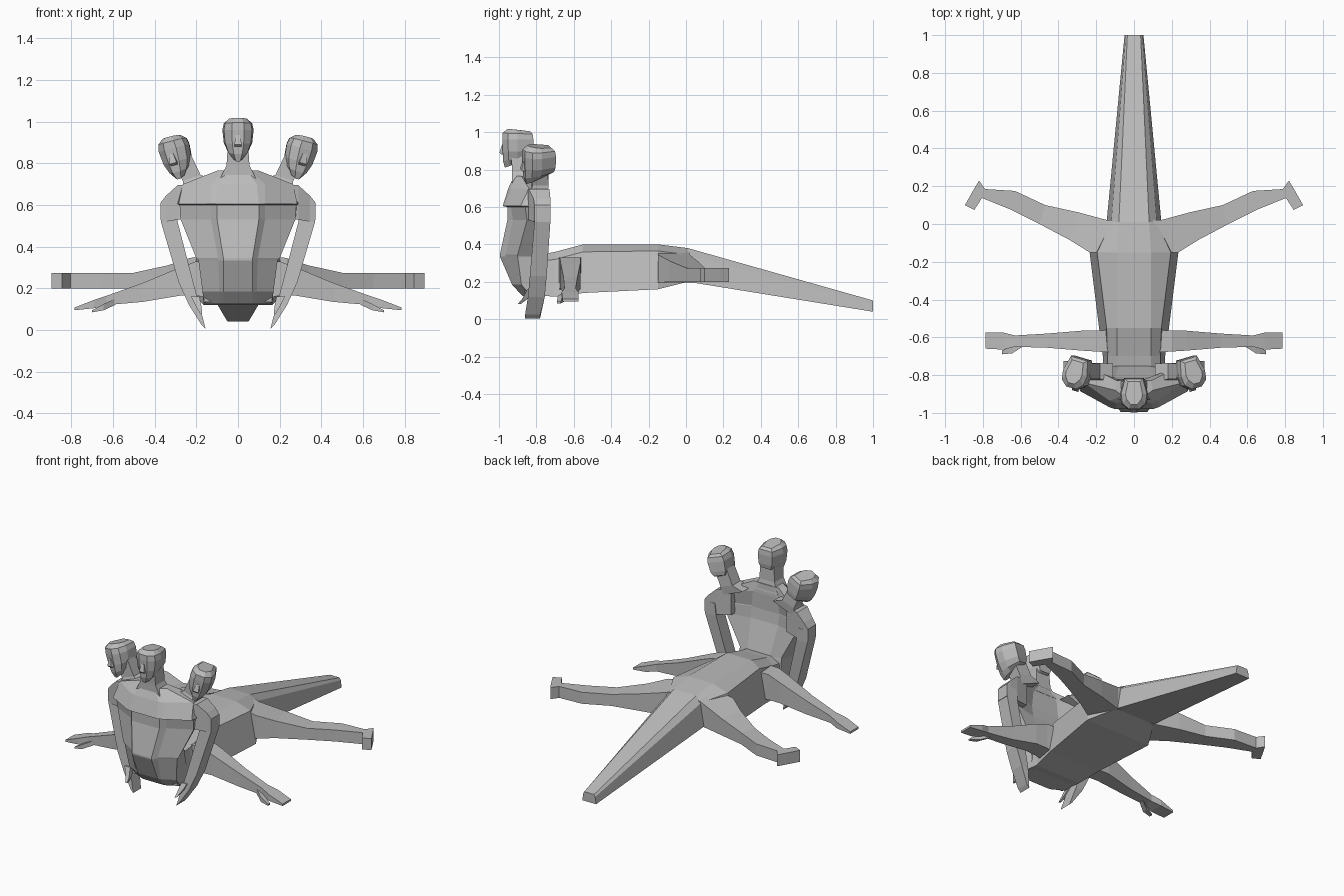
import bpy, bmesh, math
from mathutils import Matrix, Vector

grey = bpy.data.materials.new("stone grey")
grey.diffuse_color = (0.5, 0.5, 0.5, 1)


def loft(name, rings, mirror=False, matrix=None):
    """Skin a list of equal-length point rings and cap both ends."""
    bm = bmesh.new()
    loops = [[bm.verts.new(p) for p in ring] for ring in rings]
    for a, b in zip(loops, loops[1:]):
        for i in range(len(a)):
            j = (i + 1) % len(a)
            bm.faces.new((a[i], a[j], b[j], b[i]))
    bm.faces.new(loops[0])
    bm.faces.new(loops[-1])
    if matrix:
        bm.transform(matrix)
    bmesh.ops.recalc_face_normals(bm, faces=bm.faces[:])
    mesh = bpy.data.meshes.new(name)
    bm.to_mesh(mesh)
    bm.free()
    mesh.materials.append(grey)
    ob = bpy.data.objects.new(name, mesh)
    bpy.context.collection.objects.link(ob)
    if mirror:
        ob.modifiers.new("mirror", 'MIRROR').use_clip = False
    return ob


def sym(half):
    """Complete a ring from its right half."""
    return half + [(-x, y, z) for x, y, z in reversed(half)]


def slab(p, q, z0, z1):
    """Upright quad ring between two plan points."""
    return [(*p, z0), (*q, z0), (*q, z1), (*p, z1)]


def level(x0, x1, y0, y1, z, dz=0):
    """Flat quad ring; dz lifts the x1 edge."""
    return [(x0, y0, z), (x1, y0, z + dz), (x1, y1, z + dz), (x0, y1, z)]


# Long body and tail: y, bottom width, side width, top width, bottom, side, top
loft("body_and_tail", [sym([(b, y, z0), (s, y, z1), (t, y, z2)]) for y, b, s, t, z0, z1, z2 in [
    (-0.86, .165, .14, .09, .135, .30, .33),
    (-0.70, .165, .14, .09, .12, .32, .36),
    (-0.55, .185, .145, .09, .14, .36, .40),
    (-0.15, .235, .195, .09, .16, .365, .40),
    (0.01, .145, .12, .08, .20, .345, .38),
    (1.0, .05, .043, .035, .04, .085, .10)]])

# Upright torso: height, then half outline from front to back
torso = [
    (.125, [(.07, -.875), (.09, -.87), (.165, -.83), (.16, -.76), (.08, -.72)]),
    (.185, [(.07, -.93), (.09, -.925), (.17, -.88), (.16, -.75), (.08, -.72)]),
    (.335, [(.07, -.995), (.095, -.965), (.19, -.90), (.15, -.77), (.08, -.745)]),
    (.345, [(.07, -.995), (.095, -.965), (.20, -.90), (.15, -.77), (.08, -.75)]),
    (.53, [(.10, -.955), (.13, -.925), (.275, -.85), (.25, -.775), (.10, -.81)]),
    (.60, [(.10, -.955), (.13, -.935), (.28, -.86), (.29, -.76), (.10, -.82)]),
    (.605, [(.10, -.98), (.13, -.97), (.285, -.885), (.30, -.76), (.10, -.82)]),
    (.70, [(.09, -.95), (.13, -.935), (.265, -.84), (.25, -.75), (.09, -.82)]),
    (.765, [(.045, -.92), (.06, -.91), (.10, -.88), (.09, -.83), (.045, -.825)])]
loft("torso", [sym([(x, y, z) for x, y in pts]) for z, pts in torso])

# Shoulders
loft("shoulder", [[(x, y0, z0), (x, y1, z0), (x, y1, z1), (x, y0, z1)] for x, y0, y1, z0, z1 in [
    (.20, -.86, -.75, .54, .70), (.29, -.84, -.73, .53, .695),
    (.345, -.815, -.725, .52, .645), (.373, -.81, -.725, .53, .61)]], True)

# Front arms reaching to the ground
loft("front_arm", [level(*r) for r in [
    (.30, .373, -.81, -.725, .60), (.29, .37, -.81, -.725, .52),
    (.215, .285, -.835, -.745, .23), (.185, .235, -.845, -.755, .12),
    (.155, .175, -.86, -.78, 0.005, .02)]], True)
loft("front_thumb", [level(*r) for r in [
    (.185, .225, -.85, -.81, .16), (.175, .20, -.875, -.845, .11),
    (.172, .182, -.90, -.885, .08)]], True)

# Middle arms stretched sideways
loft("middle_arm", [slab((x, y0), (x, y1), z0, z1) for x, y0, y1, z0, z1 in [
    (.12, -.68, -.56, .15, .33), (.20, -.675, -.565, .165, .33),
    (.28, -.67, -.565, .165, .30), (.46, -.655, -.58, .135, .225),
    (.63, -.65, -.59, .12, .165), (.69, -.665, -.575, .105, .145),
    (.785, -.66, -.575, .095, .108)]], True)
loft("middle_thumb", [slab((x, y0), (x, y1), z0, z1) for x, y0, y1, z0, z1 in [
    (.59, -.65, -.62, .12, .15), (.645, -.685, -.65, .095, .125),
    (.70, -.69, -.67, .085, .095)]], True)

# Rear legs with feet turned forward
loft("rear_leg", [slab(*r) for r in [
    ((.10, .02), (.15, -.15), .20, .36), ((.14, .02), (.235, -.15), .195, .345),
    ((.30, .063), (.34, -.085), .20, .31), ((.47, .10), (.50, 0), .20, .275),
    ((.63, .175), (.65, .075), .20, .275), ((.79, .185), (.81, .14), .20, .275)]], True)
loft("rear_foot", [slab(*r) for r in [
    ((.82, .23), (.785, .18), .20, .275), ((.85, .18), (.80, .145), .20, .275),
    ((.895, .10), (.845, .075), .20, .275)]], True)


def head(name, matrix, mirror=False):
    """Faceted head with chin at the origin height, facing -y."""
    rings = []
    for w, yf, yb, zf, zb in [(.025, -.068, .06, 0, .055), (.05, -.078, .078, .035, .062),
                              (.068, -.08, .083, .085, .09), (.075, -.082, .084, .15, .15),
                              (.068, -.08, .08, .185, .18), (.045, -.055, .065, .208, .195)]:
        rings.append(sym([(w * .4, yf, zf), (w * .9, yf + .03, zf + (zb - zf) * .2),
                          (w, 0, (zf + zb) / 2), (w * .7, yb, zb)]))
    loft(name, rings, mirror, matrix)
    loft(name + "_nose", [level(-w, w, y, -.06, z) for w, y, z in [
        (.016, -.088, .07), (.018, -.098, .08), (.009, -.083, .125)]], mirror, matrix)


# Central head and neck
head("central_head", Matrix.Translation((0, -.90, .81)))
loft("central_neck", [level(-w, w, y0, y1, z) for w, y0, y1, z in [
    (.09, -.93, -.82, .72), (.055, -.93, -.835, .79), (.048, -.935, -.84, .90)]])

# Outer heads, tilted and turned outward, on slanted necks
head("outer_head", Matrix.Translation((.265, -.79, .73)) @ Matrix.Rotation(math.radians(15), 4, 'Y')
     @ Matrix.Rotation(math.radians(16), 4, 'Z'), True)
loft("outer_neck", [level(*r) for r in [
    (.11, .26, -.84, -.74, .72, -.06), (.18, .265, -.82, -.735, .745, -.03),
    (.225, .315, -.82, -.74, .84, -.02)]], True)
